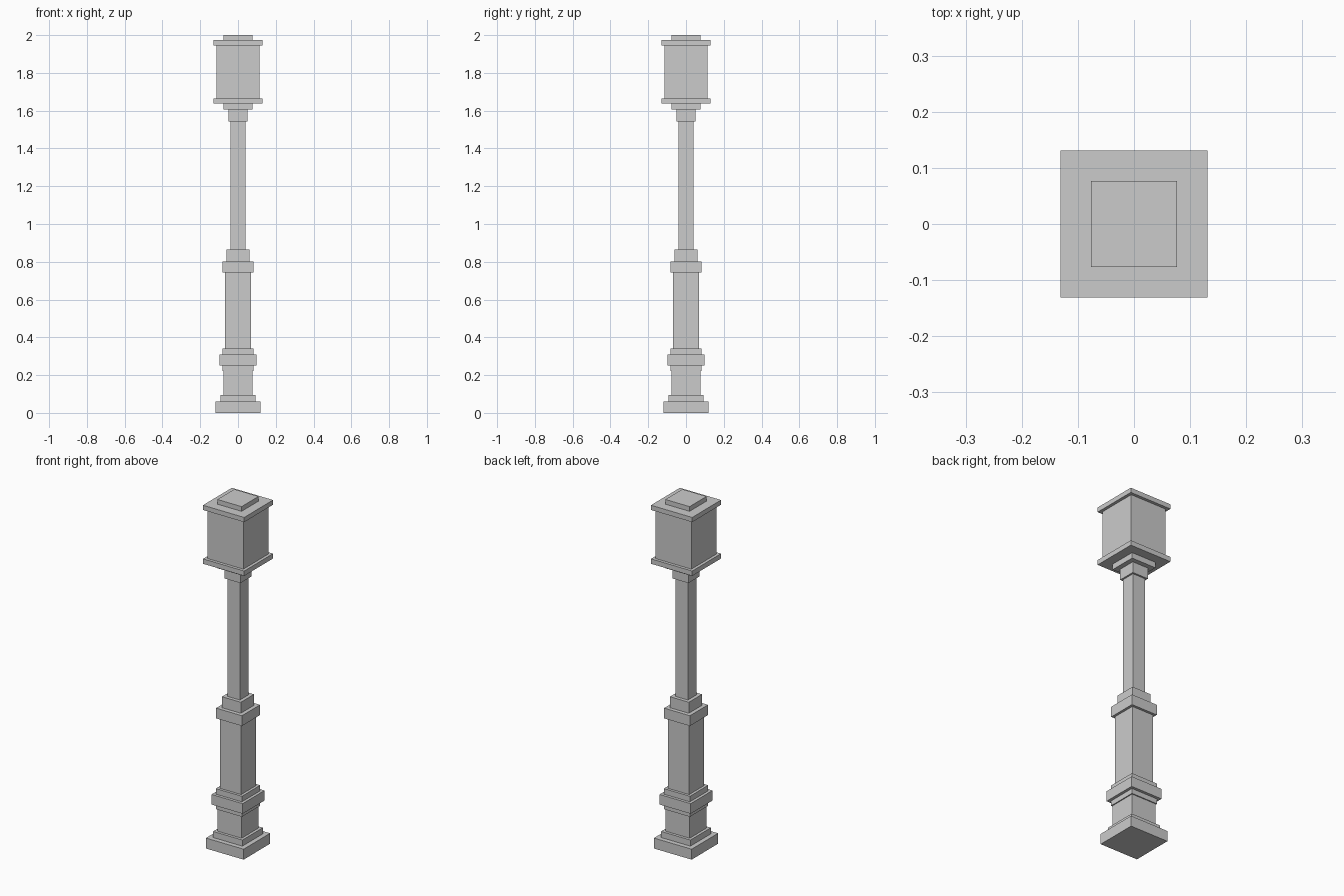
import bpy

if "Cube" in bpy.data.objects:
    bpy.data.objects.remove(bpy.data.objects["Cube"])

# Square tiers from the ground up: (part name, half width, top height)
TIERS = [
    ("base_plinth", 0.120, 0.060),
    ("base_step", 0.093, 0.095),
    ("pedestal", 0.077, 0.222),
    ("pedestal_lower_trim", 0.083, 0.250),
    ("pedestal_band", 0.099, 0.308),
    ("pedestal_upper_trim", 0.083, 0.340),
    ("lower_shaft", 0.068, 0.743),
    ("shaft_cap", 0.082, 0.802),
    ("pole_socket", 0.060, 0.865),
    ("pole", 0.040, 1.543),
    ("pole_collar", 0.050, 1.605),
    ("lantern_bracket", 0.077, 1.637),
    ("lantern_floor", 0.131, 1.665),
    ("lantern_body", 0.114, 1.946),
    ("lantern_roof", 0.131, 1.973),
    ("roof_cap", 0.077, 2.000),
]


def square_tier(name, half, bottom, top):
    bpy.ops.mesh.primitive_cube_add(size=1, location=(0, 0, (bottom + top) / 2))
    tier = bpy.context.object
    tier.name = name
    tier.scale = (2 * half, 2 * half, top - bottom)
    bpy.ops.object.transform_apply(location=False, rotation=False, scale=True)


# Stack the tiers, each standing on the one below
bottom = 0.0
for name, half, top in TIERS:
    square_tier(name, half, bottom, top)
    bottom = top
